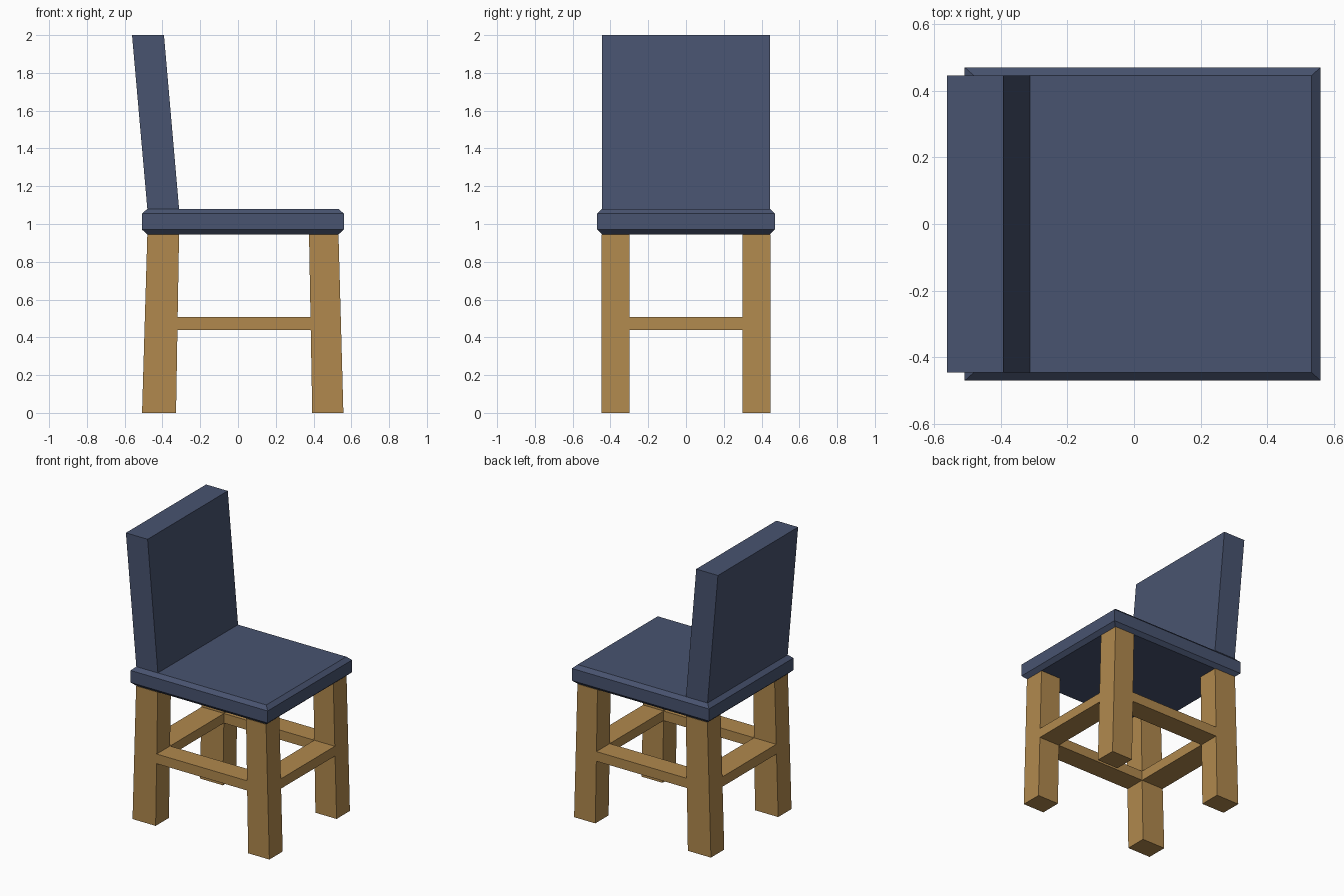
import bpy, bmesh

if "Cube" in bpy.data.objects:
    bpy.data.objects.remove(bpy.data.objects["Cube"])


def material(name, color):
    m = bpy.data.materials.new(name)
    m.diffuse_color = color
    m.use_nodes = True
    m.node_tree.nodes["Principled BSDF"].inputs["Base Color"].default_value = m.diffuse_color
    return m


BLUE = material("blue_upholstery", (0.065, 0.087, 0.16, 1))
WOOD = material("wood", (0.44, 0.25, 0.075, 1))


def loft(name, sections, mat):
    """Stack rectangles (z, x0, x1, y0, y1) into a closed flat-sided solid."""
    bm = bmesh.new()
    rings = [[bm.verts.new((x, y, z)) for x, y in
              ((x0, y0), (x1, y0), (x1, y1), (x0, y1))]
             for z, x0, x1, y0, y1 in sections]
    for a, b in zip(rings, rings[1:]):
        for i in range(4):
            j = (i + 1) % 4
            bm.faces.new((a[i], a[j], b[j], b[i]))
    bm.faces.new(rings[0][::-1])
    bm.faces.new(rings[-1])
    mesh = bpy.data.meshes.new(name)
    bm.to_mesh(mesh)
    bm.free()
    mesh.materials.append(mat)
    obj = bpy.data.objects.new(name, mesh)
    bpy.context.collection.objects.link(obj)
    return obj


LEG_TOP = 0.945
Y_IN, Y_OUT = 0.30, 0.448
# x bounds of each leg pair at the floor and under the seat
LEGS = {"back": ((-0.508, -0.328), (-0.48, -0.312)),
        "front": ((0.393, 0.558), (0.376, 0.532))}


def leg_x(pair, z):
    low, high = LEGS[pair]
    t = z / LEG_TOP
    return [a + (b - a) * t for a, b in zip(low, high)]


# Seat cushion with chamfered top and bottom rims
loft("seat", [(0.945, -0.48, 0.532, -0.445, 0.445),
              (0.97, -0.508, 0.56, -0.47, 0.47),
              (1.055, -0.508, 0.56, -0.47, 0.47),
              (1.08, -0.48, 0.532, -0.445, 0.445)], BLUE)

# Backrest leaning away from the seat
loft("backrest", [(1.08, -0.48, -0.312, -0.446, 0.446),
                  (2.0, -0.561, -0.392, -0.446, 0.446)], BLUE)

# Splayed legs, and stretchers flush with the leg faces
S0, S1 = 0.44, 0.508
for side, s in (("right", 1), ("left", -1)):
    y0, y1 = sorted((s * Y_IN, s * Y_OUT))
    for pair in LEGS:
        loft(f"{pair}_leg_{side}",
             [(z, *leg_x(pair, z), y0, y1) for z in (0, LEG_TOP)], WOOD)
    loft(f"side_stretcher_{side}",
         [(z, leg_x("back", z)[1], leg_x("front", z)[0], y0, y1)
          for z in (S0, S1)], WOOD)
for pair in LEGS:
    loft(f"{pair}_stretcher",
         [(z, *leg_x(pair, z), -Y_IN, Y_IN) for z in (S0, S1)], WOOD)
